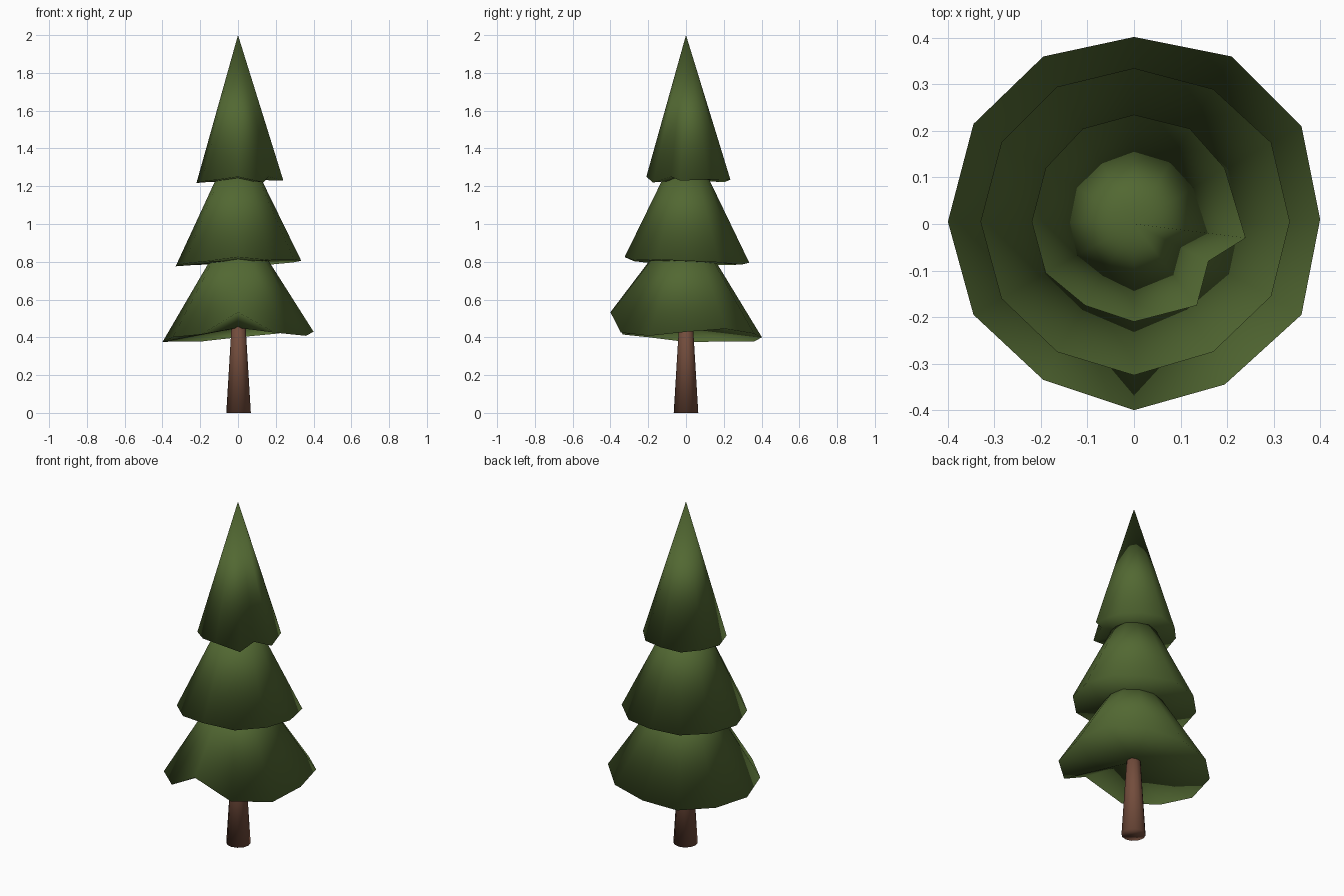
import bpy, bmesh, math

if "Cube" in bpy.data.objects:
    bpy.data.objects.remove(bpy.data.objects["Cube"])


def material(name, rgb):
    m = bpy.data.materials.new(name)
    m.diffuse_color = (*rgb, 1)
    m.use_nodes = True
    m.node_tree.nodes["Principled BSDF"].inputs["Base Color"].default_value = m.diffuse_color
    return m


GREEN = material("needle green", (0.084, 0.138, 0.032))
BROWN = material("bark brown", (0.17, 0.073, 0.045))


def finish(bm, name, mat):
    bmesh.ops.recalc_face_normals(bm, faces=bm.faces)
    for f in bm.faces:
        f.smooth = True
    me = bpy.data.meshes.new(name)
    bm.to_mesh(me)
    bm.free()
    me.materials.append(mat)
    bpy.context.collection.objects.link(bpy.data.objects.new(name, me))


def tier(name, apex_z, under_z, rim):
    """Cone with a ragged rim, closed underneath by a fan."""
    bm = bmesh.new()
    top = bm.verts.new((0, 0, apex_z))
    under = bm.verts.new((0, 0, under_z))
    ring = [bm.verts.new(p) for p in rim]
    for a, b in zip(ring, ring[1:] + ring[:1]):
        bm.faces.new((a, b, top))
        bm.faces.new((b, a, under))
    finish(bm, name, GREEN)


# Rims run counter-clockwise from +x, twelve points each
tier("lower_branches", 1.06, 0.45, [
    (.40, .01, .43), (.36, .21, .445), (.21, .36, .42), (0, .402, .40),
    (-.195, .36, .378), (-.345, .215, .378), (-.40, .005, .375), (-.345, -.195, .40),
    (-.195, -.335, .415), (0, -.40, .533), (.195, -.345, .425), (.36, -.195, .408)])

tier("middle_branches", 1.49, 0.80, [
    (.335, .005, .805), (.295, .175, .797), (.17, .29, .785), (0, .335, .795),
    (-.165, .295, .785), (-.285, .175, .782), (-.33, .005, .776), (-.285, -.16, .79),
    (-.165, -.275, .803), (0, -.325, .825), (.17, -.275, .808), (.295, -.155, .812)])

tier("top_branches", 2.0, 1.235, [
    (.24, -.03, 1.23), (.195, .12, 1.235), (.12, .205, 1.23), (0, .235, 1.235),
    (-.11, .205, 1.222), (-.19, .12, 1.225), (-.22, .005, 1.217), (-.19, -.105, 1.225),
    (-.105, -.175, 1.235), (0, -.21, 1.25), (.135, -.175, 1.22), (.16, -.08, 1.25)])

# Tapered trunk, its top hidden inside the lowest branches
bm = bmesh.new()
bmesh.ops.create_cone(bm, cap_ends=True, segments=12, radius1=0.065, radius2=0.03, depth=0.58)
bmesh.ops.translate(bm, verts=bm.verts, vec=(0.003, 0, 0.29))
finish(bm, "trunk", BROWN)
